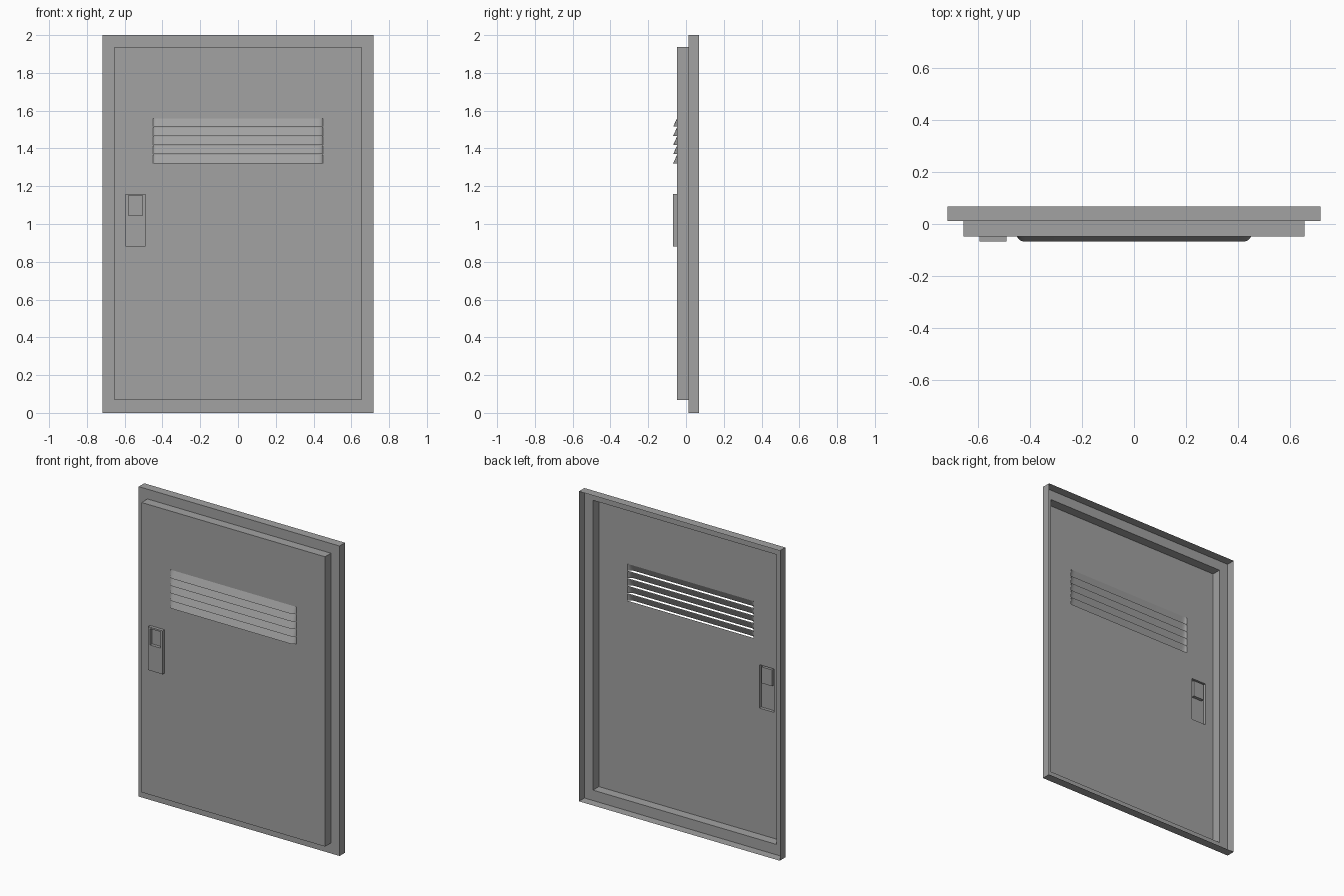
import bpy, bmesh

if "Cube" in bpy.data.objects:
    bpy.data.objects.remove(bpy.data.objects["Cube"])

GREY = (0.36, 0.36, 0.36, 1)
steel = bpy.data.materials.new("grey_steel")
steel.diffuse_color = GREY
steel.use_nodes = True
steel.node_tree.nodes["Principled BSDF"].inputs["Base Color"].default_value = GREY

# Depths of the sheet-metal steps, from back to front
BACK, FLANGE, PANEL, RAISED = 0.068, 0.012, -0.048, -0.068

FRAME = (-0.717, 0.717, 0.0, 2.0)          # x0, x1, z0, z1
DOOR = (-0.655, 0.655, 0.067, 1.937)
HANDLE = (-0.595, -0.49, 0.88, 1.16)
POCKET = (-0.58, -0.505, 1.045, 1.15)
LOUVRES = [(-0.45, 0.45, 1.321 + i * 0.0485, 1.365 + i * 0.0485) for i in range(5)]


def finish(bm, name):
    bmesh.ops.remove_doubles(bm, verts=bm.verts, dist=1e-5)
    mesh = bpy.data.meshes.new(name)
    bm.to_mesh(mesh)
    bm.free()
    mesh.materials.append(steel)
    obj = bpy.data.objects.new(name, mesh)
    bpy.context.collection.objects.link(obj)
    bpy.ops.object.select_all(action='DESELECT')
    obj.select_set(True)
    bpy.context.view_layer.objects.active = obj
    bpy.ops.object.shade_smooth_by_angle()
    return obj


def stepped_sheet(name, steps, cap=False):
    """Join rectangles at successive depths into one folded sheet."""
    bm = bmesh.new()
    rings = []
    for (x0, x1, z0, z1), y in steps:
        corners = ((x0, z0), (x1, z0), (x1, z1), (x0, z1))
        rings.append([bm.verts.new((x, y, z)) for x, z in corners])
    for a, b in zip(rings, rings[1:]):
        for i in range(4):
            j = (i + 1) % 4
            bm.faces.new((a[i], a[j], b[j], b[i]))
    if cap:
        bm.faces.new(rings[-1])
    return finish(bm, name)


def pierced_panel(name, rect, holes, y):
    """Flat sheet divided along the hole edges, with the holes left open."""
    rects = [rect] + holes
    xs = sorted({v for r in rects for v in r[:2]})
    zs = sorted({v for r in rects for v in r[2:]})
    bm = bmesh.new()
    for x0, x1 in zip(xs, xs[1:]):
        for z0, z1 in zip(zs, zs[1:]):
            cx, cz = (x0 + x1) / 2, (z0 + z1) / 2
            if any(h[0] < cx < h[1] and h[2] < cz < h[3] for h in holes):
                continue
            corners = ((x0, z0), (x1, z0), (x1, z1), (x0, z1))
            bm.faces.new([bm.verts.new((x, y, z)) for x, z in corners])
    return finish(bm, name)


def louvre(name, rect):
    """Sloping hood with rounded ends, open underneath."""
    x0, x1, z0, z1 = rect
    left = [(0, 0), (0.004, 0.4), (0.012, 0.75), (0.022, 0.94), (0.034, 1)]
    lip = [(x0 + d, h) for d, h in left] + [(x1 - d, h) for d, h in reversed(left)]
    bm = bmesh.new()
    low = [bm.verts.new((x, PANEL + (RAISED - PANEL) * h, z0)) for x, h in lip]
    top = [bm.verts.new((x, PANEL, z1)) for x, h in lip]
    for i in range(len(lip) - 1):
        bm.faces.new((low[i], low[i + 1], top[i + 1], top[i]))
    return finish(bm, name)


# Outer frame with the door sides folded forward from it
stepped_sheet("frame", [(FRAME, BACK), (FRAME, FLANGE), (DOOR, FLANGE), (DOOR, PANEL)])

# Door front with openings for the handle and vents
pierced_panel("door_panel", DOOR, LOUVRES + [HANDLE], PANEL)

# Raised hollow handle plate with a sunken finger pocket
stepped_sheet("handle", [(HANDLE, PANEL), (HANDLE, RAISED),
                         (POCKET, RAISED), (POCKET, PANEL)], cap=True)

# Vent hoods
for number, slot in enumerate(LOUVRES, 1):
    louvre(f"vent_louvre_{number}", slot)
